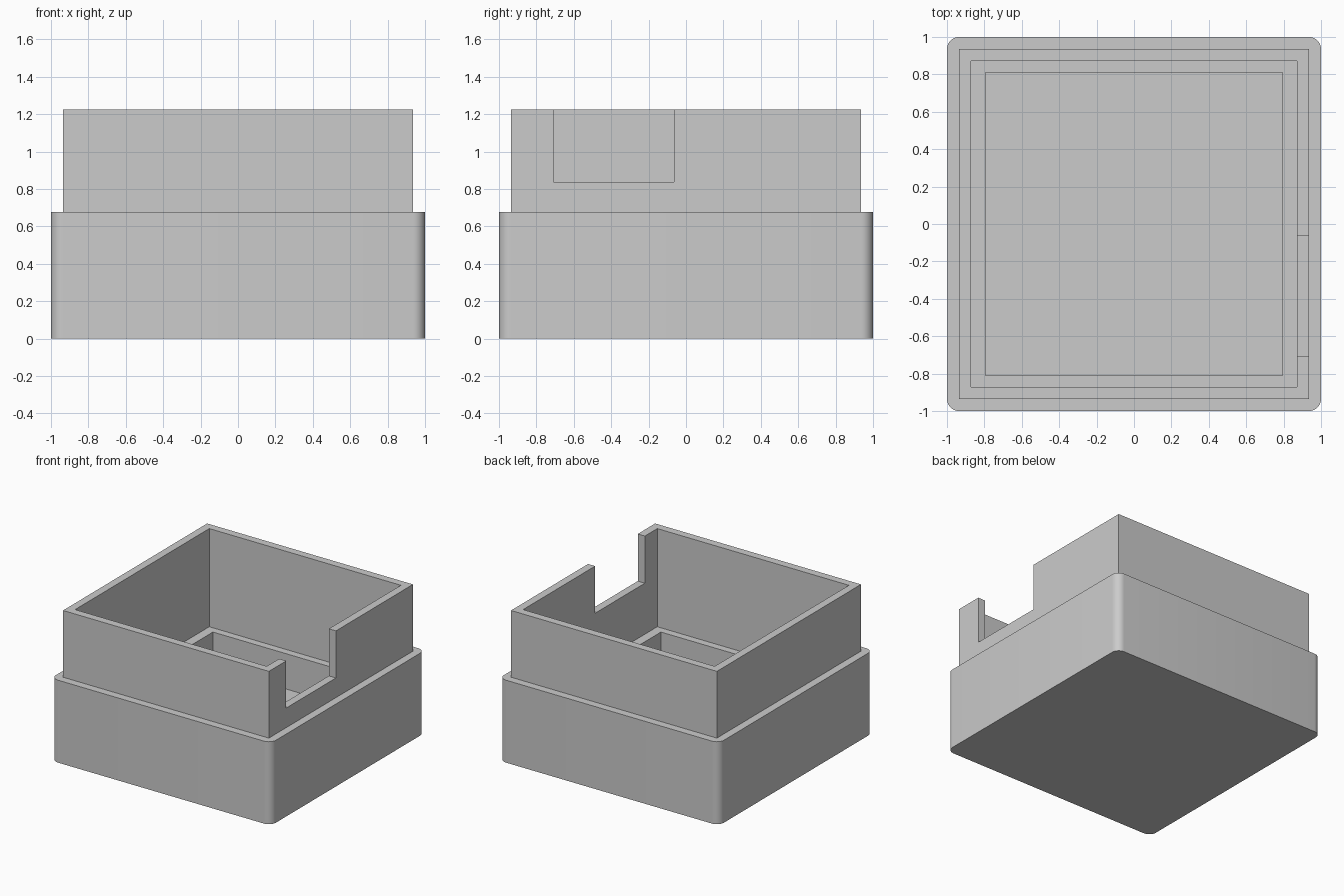
import bpy
import bmesh
import math

cube = bpy.data.objects.get("Cube")
if cube:
    bpy.data.objects.remove(cube, do_unlink=True)

MM = 2 / 31           # design unit: the box is 31 units wide
HEIGHT = 19 * MM
SHOULDER = 10.5 * MM
LEDGE = 6.5 * MM
FLOOR = 2 * MM

grey = bpy.data.materials.new("plain grey")
grey.use_nodes = True
GREY = (0.6, 0.6, 0.6, 1)
grey.diffuse_color = GREY
grey.node_tree.nodes["Principled BSDF"].inputs["Base Color"].default_value = GREY


def block(name, x, y, z, radius=0):
    """Box spanning the given (low, high) ranges, with optional rounded upright edges."""
    bm = bmesh.new()
    bmesh.ops.create_cube(bm, size=1)
    for v in bm.verts:
        v.co = [r[0] if c < 0 else r[1] for c, r in zip(v.co, (x, y, z))]
    if radius:
        upright = [e for e in bm.edges
                   if abs(e.verts[0].co.z - e.verts[1].co.z) > 0.01]
        bmesh.ops.bevel(bm, geom=upright, offset=radius, segments=8,
                        profile=0.5, affect='EDGES')
    mesh = bpy.data.meshes.new(name)
    bm.to_mesh(mesh)
    bm.free()
    mesh.materials.append(grey)
    obj = bpy.data.objects.new(name, mesh)
    bpy.context.collection.objects.link(obj)
    return obj


def centred(half):
    return (-half, half)


def combine(target, tool, operation):
    """Apply a boolean and discard the tool object."""
    mod = target.modifiers.new(tool.name, 'BOOLEAN')
    mod.operation = operation
    mod.solver = 'EXACT'
    mod.object = tool
    bpy.ops.object.select_all(action='DESELECT')
    bpy.context.view_layer.objects.active = target
    target.select_set(True)
    bpy.ops.object.modifier_apply(modifier=mod.name)
    bpy.data.objects.remove(tool, do_unlink=True)


# Rounded lower body with a narrower square-cornered lip
box = block("box_base", centred(1), centred(1), (0, SHOULDER), radius=MM)
lip = block("lip", centred(14.5 * MM), centred(14.5 * MM), (LEDGE, HEIGHT))
combine(box, lip, 'UNION')

# Wide upper cavity, leaving a ledge around a narrower pocket
cavity = block("cavity", centred(13.5 * MM), centred(13.5 * MM), (LEDGE, HEIGHT + 1))
combine(box, cavity, 'DIFFERENCE')
pocket = block("pocket", centred(0.795), centred(0.81), (FLOOR, LEDGE + 0.1))
combine(box, pocket, 'DIFFERENCE')

# Open notch in the left wall
notch = block("notch", (0.8, 1.2), (-11 * MM, -MM), (13 * MM, HEIGHT + 1))
combine(box, notch, 'DIFFERENCE')

bpy.ops.object.shade_smooth_by_angle(angle=math.radians(30))
